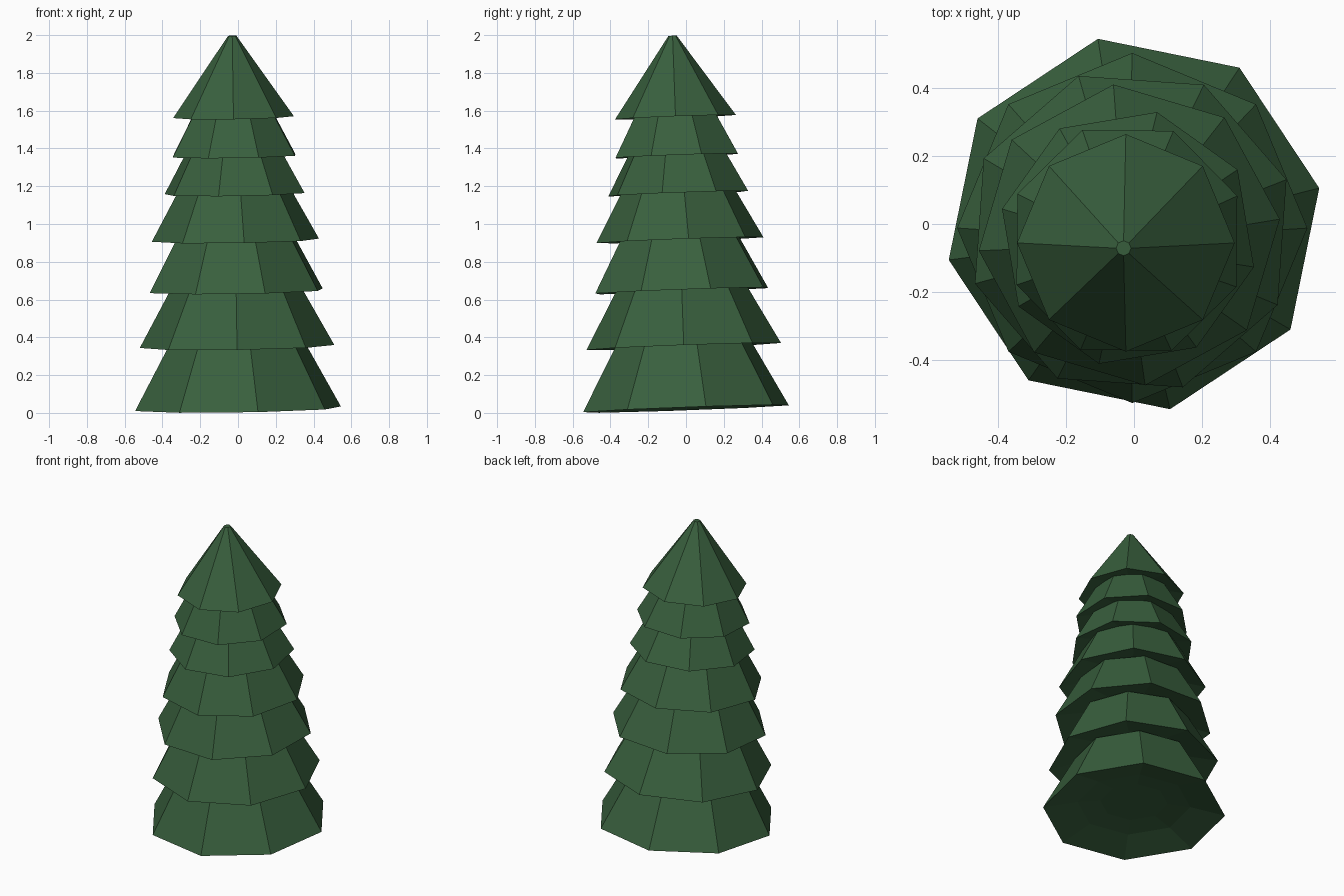
import bpy
import bmesh
import math
from mathutils import Matrix, Vector

SIDES = 8
BASE_Z = 0.022

cube = bpy.data.objects.get("Cube")
if cube:
    bpy.data.objects.remove(cube)

# Needle colour
green = bpy.data.materials.new("pine_green")
green.use_nodes = True
colour = (0.04, 0.115, 0.047, 1.0)
green.diffuse_color = colour
bsdf = green.node_tree.nodes["Principled BSDF"]
bsdf.inputs["Base Color"].default_value = colour
bsdf.inputs["Roughness"].default_value = 0.9

# The whole tree leans slightly forwards and to its right
axis = Vector((-0.0155, -0.036, 1.0))
lean = Matrix.Translation((0, 0, BASE_Z)) @ \
    Vector((0, 0, 1)).rotation_difference(axis).to_matrix().to_4x4()


def build_tier(name, z, radius, turn, height, top_radius):
    """Tapered tier with a shallow hollow underside."""
    bm = bmesh.new()
    # Profile from the middle of the underside, over the rim, to the top
    profile = [(radius * 0.37, z + radius * 0.12),
               (radius * 0.62, z + radius * 0.09),
               (radius, z),
               (top_radius, z + height)]
    rings = []
    for r, h in profile:
        ring = []
        for i in range(SIDES):
            a = math.radians(turn) + math.tau * i / SIDES
            ring.append(bm.verts.new((r * math.cos(a), r * math.sin(a), h)))
        rings.append(ring)
    for low, high in zip(rings, rings[1:]):
        for i in range(SIDES):
            j = (i + 1) % SIDES
            bm.faces.new((low[i], low[j], high[j], high[i]))
    bm.faces.new(rings[0])
    bm.faces.new(rings[-1])
    bmesh.ops.recalc_face_normals(bm, faces=bm.faces)
    bm.transform(lean)
    mesh = bpy.data.meshes.new(name)
    bm.to_mesh(mesh)
    bm.free()
    mesh.materials.append(green)
    bpy.context.collection.objects.link(bpy.data.objects.new(name, mesh))


# Height above the base, rim radius and turn of each tier
tiers = [(0, 0.555, 11), (0.33, 0.515, 0), (0.625, 0.483, 18.5),
         (0.893, 0.445, 6), (1.14, 0.38, 32), (1.34, 0.35, 22),
         (1.545, 0.32, 0)]

for n, (z, radius, turn) in enumerate(tiers):
    if n + 1 < len(tiers):
        # Run up just inside the hollow of the tier above
        height = tiers[n + 1][0] - z + 0.025
        top_radius = radius - 0.55 * height
    else:
        height, top_radius = 1.976 - z, 0.022
    build_tier(f"branch_tier_{n + 1}", z, radius, turn, height, top_radius)
